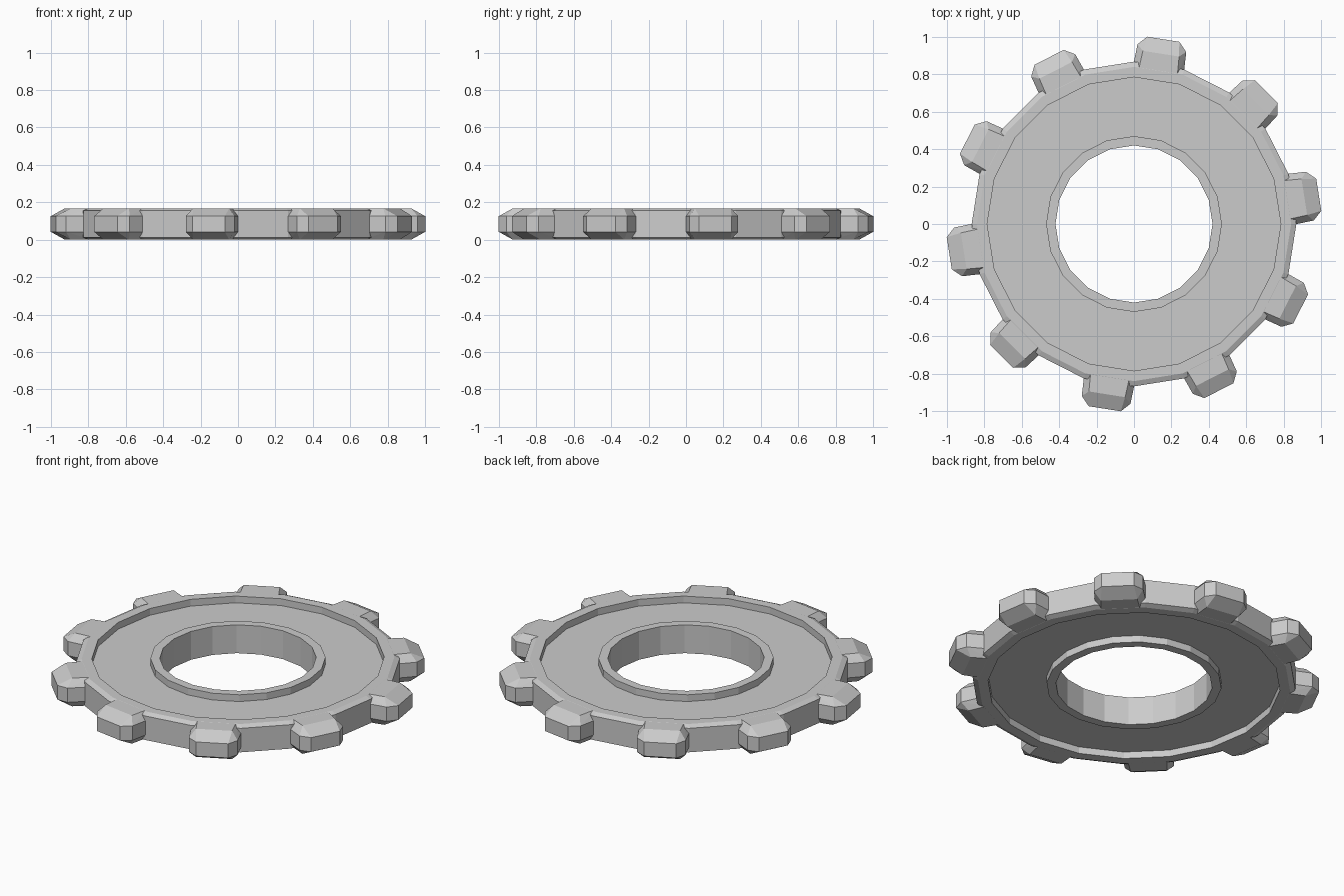
import bpy, bmesh
from math import sin, cos, radians

if "Cube" in bpy.data.objects:
    bpy.data.objects.remove(bpy.data.objects["Cube"])

H = 0.168      # total thickness
SIDES = 20     # sides of the body rings
TEETH = 10


def add_object(name, bm):
    bmesh.ops.recalc_face_normals(bm, faces=bm.faces)
    mesh = bpy.data.meshes.new(name)
    bm.to_mesh(mesh)
    bm.free()
    obj = bpy.data.objects.new(name, mesh)
    bpy.context.collection.objects.link(obj)
    return obj


# Ring body: closed profile (radius, height) revolved in 20 flat steps
upper = [(0.42, H), (0.47, H), (0.47, H - 0.04), (0.785, H - 0.04),
         (0.785, H), (0.84, H), (0.868, H - 0.013)]
profile = upper + [(r, H - z) for r, z in reversed(upper)]
bm = bmesh.new()
rings = []
for i in range(SIDES):
    a = radians(360 / SIDES * i)
    rings.append([bm.verts.new((r * cos(a), r * sin(a), z)) for r, z in profile])
n = len(profile)
for i in range(SIDES):
    p, q = rings[i], rings[(i + 1) % SIDES]
    for j in range(n):
        k = (j + 1) % n
        bm.faces.new((p[j], q[j], q[k], p[k]))
add_object("gear_ring", bm)

# Teeth: chamfered blocks on every second side (radial distance, half width, height)
half = [(0.81, 0.105, H - 0.0005), (0.922, 0.098, H - 0.0005),
        (0.81, 0.132, H - 0.042), (0.859, 0.136, H - 0.042),
        (0.952, 0.132, H - 0.042), (1.0, 0.087, H - 0.042)]
for i in range(TEETH):
    a = radians(9 + 36 * i)
    bm = bmesh.new()
    for u, t, z in half:
        for s in (-1, 1):
            for h in (z, H - z):
                bm.verts.new((u * cos(a) - s * t * sin(a),
                              u * sin(a) + s * t * cos(a), h))
    bmesh.ops.convex_hull(bm, input=bm.verts[:])
    bmesh.ops.dissolve_limit(bm, angle_limit=radians(1), verts=bm.verts[:],
                             edges=bm.edges[:])
    add_object(f"tooth_{i + 1}", bm)
